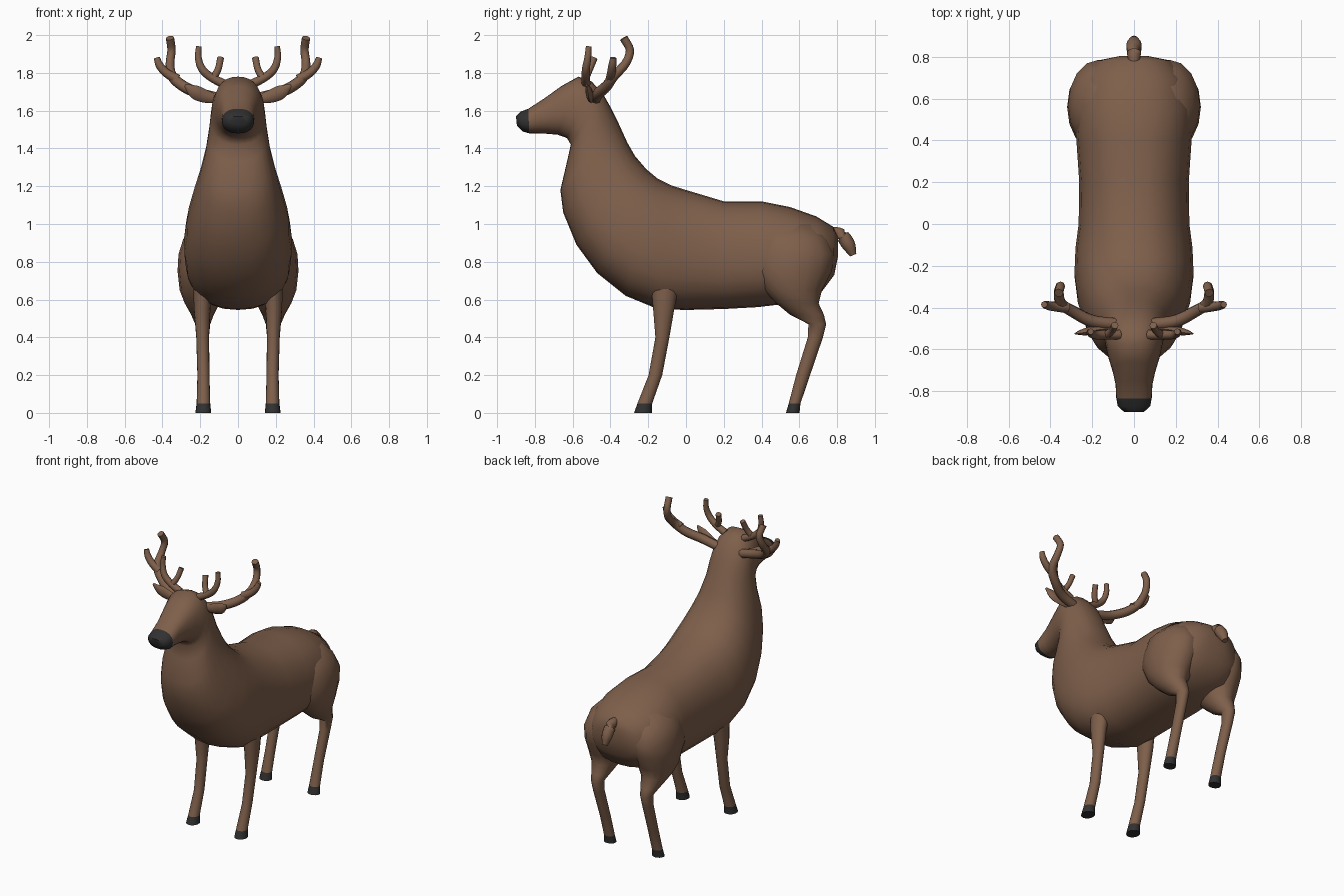
import bpy, bmesh, math
from mathutils import Vector


def material(name, rgb):
    m = bpy.data.materials.new(name)
    m.diffuse_color = (*rgb, 1)
    return m


BROWN = material("brown fur", (0.21, 0.115, 0.07))
DARK = material("dark horn", (0.03, 0.03, 0.03))


def loft(name, rings, dark_from=None):
    """Skin rings of points; bands from index dark_from onward are dark."""
    bm = bmesh.new()
    vr = [[bm.verts.new(p) for p in r] for r in rings]
    n = len(vr[0])
    for i in range(len(vr) - 1):
        for j in range(n):
            k = (j + 1) % n
            f = bm.faces.new((vr[i][j], vr[i][k], vr[i + 1][k], vr[i + 1][j]))
            f.material_index = int(dark_from is not None and i >= dark_from)
    bm.faces.new(vr[0])
    bm.faces.new(vr[-1]).material_index = int(dark_from is not None)
    bmesh.ops.recalc_face_normals(bm, faces=bm.faces)
    me = bpy.data.meshes.new(name)
    bm.to_mesh(me)
    bm.free()
    me.materials.append(BROWN)
    me.materials.append(DARK)
    ob = bpy.data.objects.new(name, me)
    bpy.context.collection.objects.link(ob)
    bpy.ops.object.select_all(action='DESELECT')
    bpy.context.view_layer.objects.active = ob
    ob.select_set(True)
    bpy.ops.object.shade_smooth_by_angle(angle=math.radians(50))
    return ob


def ellipse(c, u, v, n, power=1.0, egg=0.0):
    """Ring round c with half axes u and v; egg narrows the v side."""
    pts = []
    for i in range(n):
        a = 2 * math.pi * i / n
        cs, sn = math.cos(a), math.sin(a)
        x = math.copysign(abs(cs) ** power, cs) * (1 - egg * sn)
        y = math.copysign(abs(sn) ** power, sn)
        pts.append(Vector(c) + u * x + v * y)
    return pts


def tube(name, pts, n=8, flat=1.0):
    """Tapered smooth tube through (x, y, z, radius) points."""
    P = [Vector(p) for p in pts]
    P = [2 * P[0] - P[1]] + P + [2 * P[-1] - P[-2]]
    path = []
    for i in range(1, len(P) - 2):
        a, b, c, d = P[i - 1:i + 3]
        for t in (0, 0.25, 0.5, 0.75):
            path.append(0.5 * (2 * b + (c - a) * t + (2 * a - 5 * b + 4 * c - d) * t * t
                               + (3 * b - a - 3 * c + d) * t ** 3))
    path.append(P[-2])
    rings = []
    for i, p in enumerate(path):
        t = (path[min(i + 1, len(path) - 1)] - path[max(i - 1, 0)]).xyz.normalized()
        side = Vector((0, 1, 0)) if abs(t.y) < 0.75 else Vector((1, 0, 0))
        u = (side - t * side.dot(t)).normalized()
        v = t.cross(u)
        rings.append(ellipse(p.xyz, u * p.w * flat, v * p.w, n))
    return loft(name, rings)


# Body, neck and head: top y, top z, bottom y, bottom z, half width
body = [
    (0.805, 0.93, 0.805, 0.83, 0.06), (0.78, 0.985, 0.785, 0.73, 0.17),
    (0.69, 1.04, 0.71, 0.63, 0.25), (0.55, 1.09, 0.55, 0.58, 0.285),
    (0.40, 1.12, 0.38, 0.56, 0.275), (0.20, 1.12, 0.20, 0.55, 0.262),
    (0.00, 1.18, 0.00, 0.545, 0.265), (-0.08, 1.205, -0.15, 0.55, 0.28),
    (-0.15, 1.24, -0.32, 0.62, 0.285), (-0.21, 1.29, -0.47, 0.74, 0.27),
    (-0.27, 1.36, -0.58, 0.89, 0.24), (-0.31, 1.43, -0.65, 1.06, 0.205),
    (-0.36, 1.54, -0.665, 1.18, 0.175), (-0.40, 1.62, -0.63, 1.33, 0.155),
    (-0.44, 1.69, -0.61, 1.42, 0.146), (-0.50, 1.755, -0.63, 1.455, 0.138),
    (-0.57, 1.78, -0.68, 1.473, 0.125), (-0.66, 1.73, -0.74, 1.478, 0.103),
    (-0.75, 1.665, -0.79, 1.48, 0.088), (-0.835, 1.61, -0.83, 1.48, 0.085),
    (-0.875, 1.595, -0.865, 1.49, 0.078), (-0.90, 1.57, -0.895, 1.52, 0.05)]
rings = []
for yt, zt, yb, zb, w in body:
    top, bot = Vector((0, yt, zt)), Vector((0, yb, zb))
    rings.append(ellipse((top + bot) / 2, Vector((w, 0, 0)), (top - bot) / 2, 28,
                         0.86, 0.08 if yt > -0.4 else 0.0))
loft("body_and_head", rings, dark_from=19)

# Legs: centre y, z, centre x, half depth y, half width x; last two rings are the hoof
hind = [(0.55, 1.00, 0.12, 0.14, 0.09), (0.56, 0.92, 0.155, 0.19, 0.135),
        (0.57, 0.84, 0.172, 0.215, 0.143), (0.56, 0.75, 0.178, 0.212, 0.142),
        (0.565, 0.65, 0.187, 0.155, 0.122), (0.59, 0.58, 0.19, 0.112, 0.092),
        (0.64, 0.52, 0.188, 0.09, 0.06), (0.695, 0.47, 0.187, 0.047, 0.04),
        (0.685, 0.40, 0.187, 0.04, 0.033), (0.62, 0.20, 0.183, 0.037, 0.031),
        (0.575, 0.05, 0.183, 0.031, 0.036), (0.565, 0.0, 0.184, 0.036, 0.042)]
front = [(-0.11, 0.68, 0.185, 0.075, 0.05), (-0.118, 0.55, 0.19, 0.056, 0.044),
         (-0.125, 0.40, 0.187, 0.037, 0.034), (-0.162, 0.20, 0.183, 0.036, 0.032),
         (-0.218, 0.05, 0.183, 0.039, 0.036), (-0.228, 0.0, 0.184, 0.047, 0.042)]

# Antlers and ears on the +x side: x, y, z, radius
beam = [(0.09, -0.48, 1.66, 0.03), (0.20, -0.465, 1.69, 0.03), (0.29, -0.42, 1.73, 0.029),
        (0.35, -0.38, 1.785, 0.027), (0.36, -0.32, 1.85, 0.023), (0.352, -0.297, 1.92, 0.022),
        (0.36, -0.33, 1.985, 0.022)]
outer_tine = [(0.32, -0.40, 1.765, 0.027), (0.38, -0.395, 1.80, 0.023),
              (0.415, -0.39, 1.84, 0.021), (0.43, -0.385, 1.88, 0.016)]
brow = [(0.07, -0.53, 1.74, 0.024), (0.14, -0.53, 1.775, 0.022), (0.19, -0.53, 1.82, 0.021),
        (0.21, -0.52, 1.88, 0.018), (0.207, -0.515, 1.94, 0.015)]
brow_tine = [(0.13, -0.53, 1.775, 0.02), (0.105, -0.51, 1.82, 0.018), (0.092, -0.485, 1.88, 0.018)]
ear = [(0.10, -0.50, 1.66, 0.02), (0.17, -0.505, 1.675, 0.034),
       (0.23, -0.515, 1.70, 0.036), (0.28, -0.525, 1.735, 0.008)]

for side, s in (("right", 1), ("left", -1)):
    for part, data in (("hind_leg", hind), ("front_leg", front)):
        loft(f"{part}_{side}",
             [ellipse((s * x, y, z), Vector((rx, 0, 0)), Vector((0, ry, 0)), 16)
              for y, z, x, ry, rx in data], dark_from=len(data) - 2)
    for part, pts in (("antler_beam", beam), ("antler_outer_tine", outer_tine),
                      ("brow_antler", brow), ("brow_tine", brow_tine), ("ear", ear)):
        tube(f"{part}_{side}", [(s * x, y, z, r) for x, y, z, r in pts],
             flat=0.5 if part == "ear" else 1.0)

# Tail
tube("tail", [(0, 0.76, 0.965, 0.022), (0, 0.82, 0.945, 0.034),
              (0, 0.86, 0.89, 0.036), (0, 0.885, 0.835, 0.018)], n=10)
